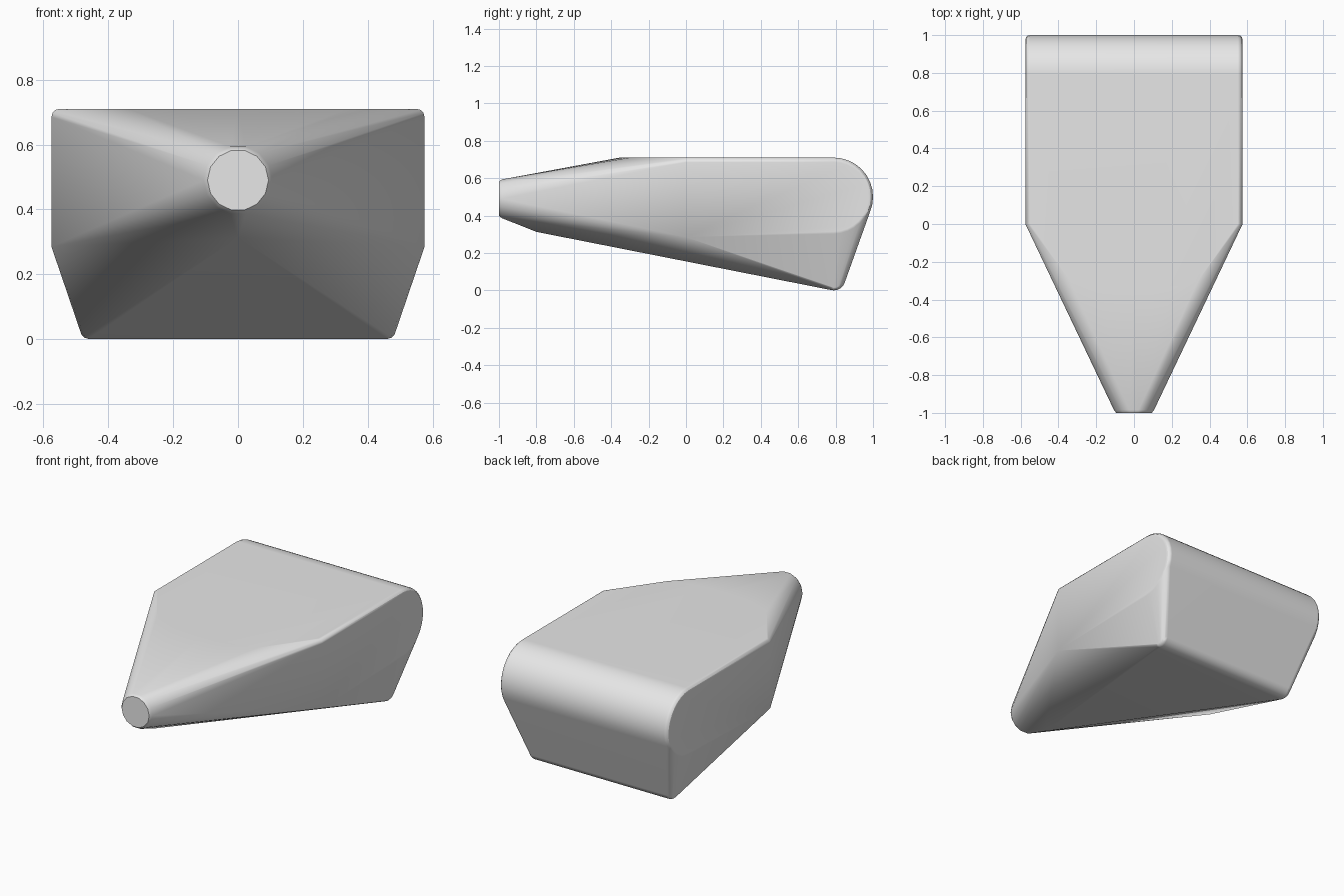
import bpy
import bmesh
from math import cos, sin, pi, radians

cube = bpy.data.objects.get("Cube")
if cube:
    bpy.data.objects.remove(cube, do_unlink=True)

grey = bpy.data.materials.new("plain grey")
grey.use_nodes = True
grey.diffuse_color = (0.8, 0.8, 0.8, 1)
grey.node_tree.nodes["Principled BSDF"].inputs["Base Color"].default_value = (0.8, 0.8, 0.8, 1)

bm = bmesh.new()


def add(x, y, z):
    """Add a hull point and its mirror image."""
    for side in ((1, -1) if x else (1,)):
        bm.verts.new((side * x, y, z))


def side_disc(x, y, z, radius, count, bevel):
    """Upright disc facing sideways, with a rounded rim."""
    for k in range(4):
        a = k * pi / 6
        r = radius - bevel * (1 - cos(a))
        for i in range(count):
            t = 2 * pi * i / count
            add(x - bevel * (1 - sin(a)), y + r * cos(t), z + r * sin(t))


def nose_ring(y, radius, count=14):
    """Ring facing forwards."""
    for i in range(count):
        t = 2 * pi * (i + 0.5) / count + pi / 2
        bm.verts.new((radius * cos(t), y, 0.49 + radius * sin(t)))


# Rounded rear end and lower rear keel
side_disc(0.575, 0.79, 0.5, 0.21, 32, 0.025)
side_disc(0.487, 0.79, 0.062, 0.062, 20, 0.03)

# Widest section: rounded upper shoulder and lower corner
for k in range(4):
    a = k * pi / 6
    add(0.55 + 0.025 * cos(a), 0, 0.685 + 0.025 * sin(a))
add(0.575, 0, 0.285)

# Front edge of the flat roof
for x, y in ((0.34, -0.3), (0.2, -0.337), (0.1, -0.35), (0, -0.355)):
    add(x, y, 0.71)

# Chin and blunt nose
add(0, -0.8, 0.313)
nose_ring(-0.985, 0.106)
nose_ring(-1, 0.094)

# Skin the outline points into one shell
result = bmesh.ops.convex_hull(bm, input=bm.verts[:])
loose = {v for v in result["geom_interior"] + result["geom_unused"]
         if isinstance(v, bmesh.types.BMVert) and v.is_valid}
bmesh.ops.delete(bm, geom=[v for v in bm.verts if v in loose or not v.link_faces],
                 context="VERTS")
bmesh.ops.dissolve_limit(bm, angle_limit=radians(0.6),
                         verts=bm.verts[:], edges=bm.edges[:])
bmesh.ops.recalc_face_normals(bm, faces=bm.faces[:])

mesh = bpy.data.meshes.new("body_shell")
bm.to_mesh(mesh)
bm.free()
mesh.materials.append(grey)
body = bpy.data.objects.new("body_shell", mesh)
bpy.context.collection.objects.link(body)

# Smooth rounded edges, keep broad faces flat
bpy.ops.object.select_all(action="DESELECT")
body.select_set(True)
bpy.context.view_layer.objects.active = body
bpy.ops.object.shade_smooth_by_angle(angle=radians(30))
weighted = body.modifiers.new("weighted_normals", "WEIGHTED_NORMAL")
weighted.keep_sharp = True
